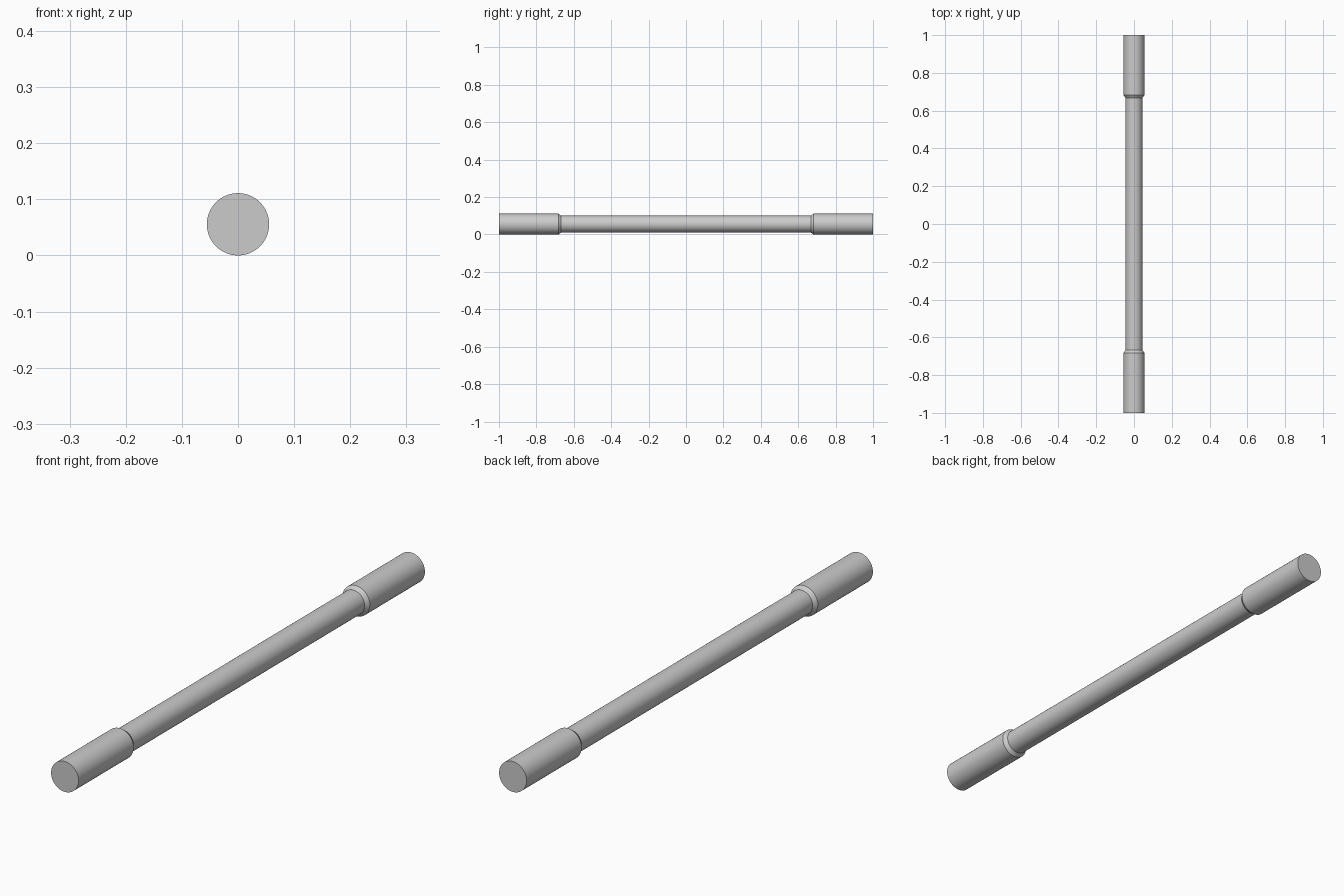
import bpy, bmesh, math

if "Cube" in bpy.data.objects:
    bpy.data.objects.remove(bpy.data.objects["Cube"])

R_END, R_SHAFT = 0.0555, 0.045
SEG = 64


def lathe(name, profile):
    """Revolve (radius, y) points around the bar's long axis, capping both ends."""
    bm = bmesh.new()
    rings = []
    for r, y in profile:
        rings.append([bm.verts.new((r * math.sin(2 * math.pi * i / SEG), y,
                                    R_END + r * math.cos(2 * math.pi * i / SEG)))
                      for i in range(SEG)])
    for a, b in zip(rings, rings[1:]):
        for i in range(SEG):
            j = (i + 1) % SEG
            bm.faces.new((a[i], a[j], b[j], b[i]))
    bm.faces.new(rings[0])
    bm.faces.new(rings[-1])
    bmesh.ops.recalc_face_normals(bm, faces=bm.faces)
    mesh = bpy.data.meshes.new(name)
    bm.to_mesh(mesh)
    bm.free()
    obj = bpy.data.objects.new(name, mesh)
    bpy.context.collection.objects.link(obj)
    bpy.ops.object.select_all(action='DESELECT')
    obj.select_set(True)
    bpy.context.view_layer.objects.active = obj
    bpy.ops.object.shade_smooth_by_angle(angle=math.radians(30))
    return obj


# One continuous bar: thick ends with a short chamfer down to the slim shaft
half = [(R_END, 1.0), (R_END, 0.682), (R_SHAFT, 0.667)]
lathe("stepped_rod", [(r, -y) for r, y in half] + half[::-1])
